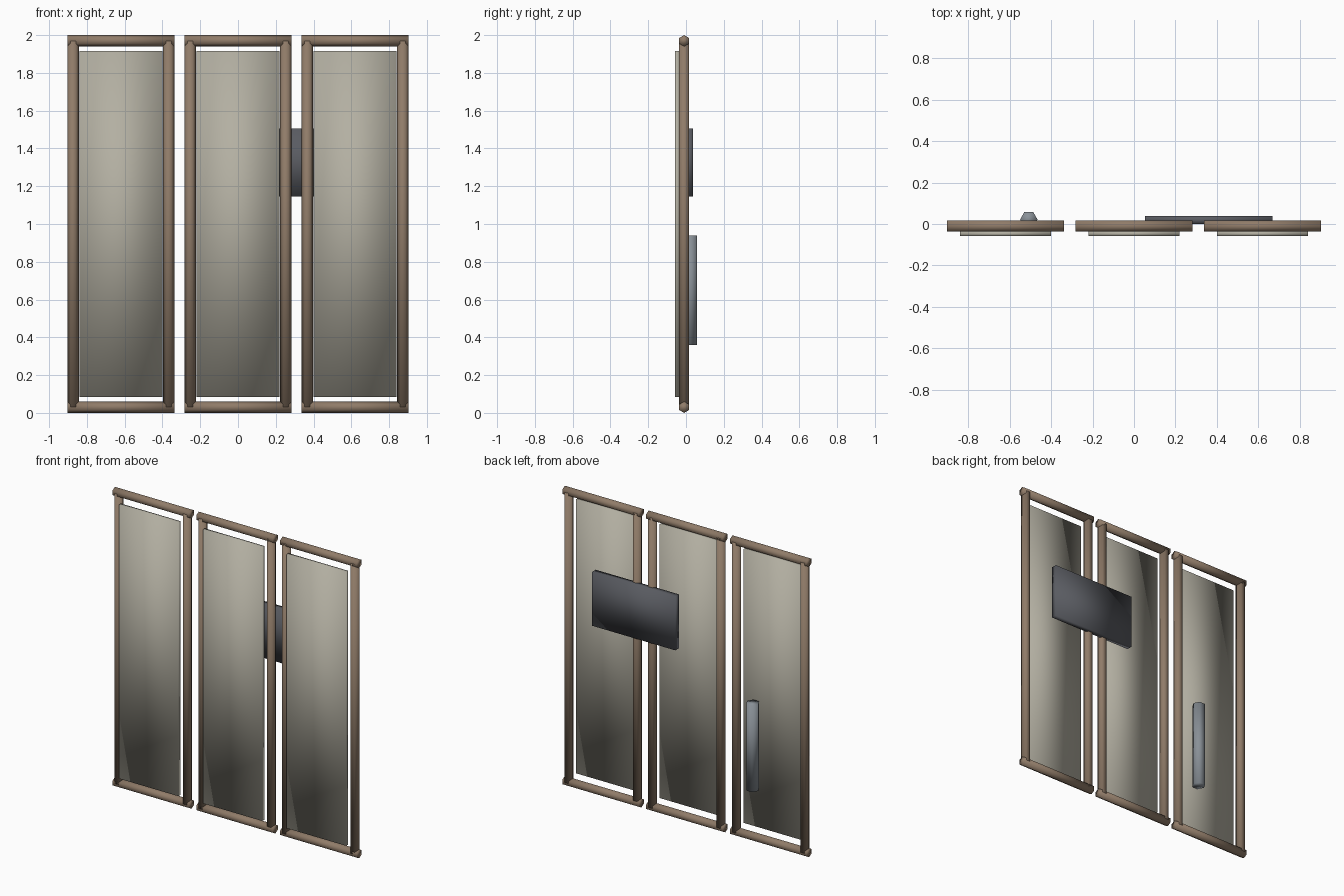
import bpy, bmesh
from math import radians
from mathutils import Matrix

if "Cube" in bpy.data.objects:
    bpy.data.objects.remove(bpy.data.objects["Cube"])


def material(name, rgb):
    m = bpy.data.materials.new(name)
    m.diffuse_color = (*rgb, 1)
    m.use_nodes = True
    m.node_tree.nodes["Principled BSDF"].inputs["Base Color"].default_value = m.diffuse_color
    return m


WOOD = material("wood", (0.28, 0.20, 0.14))
SCREEN = material("screen", (0.45, 0.43, 0.36))
DARK = material("dark_metal", (0.10, 0.105, 0.12))
STEEL = material("steel", (0.25, 0.28, 0.31))


def finish(bm, name, mat):
    # the whole model uses soft, fully smoothed normals
    for f in bm.faces:
        f.smooth = True
    mesh = bpy.data.meshes.new(name)
    bm.to_mesh(mesh)
    bm.free()
    mesh.materials.append(mat)
    bpy.context.collection.objects.link(bpy.data.objects.new(name, mesh))


def hex_bar(name, radius, length, centre, mat, horizontal=False):
    """Six-sided bar with flat faces to the front and back."""
    m = Matrix.Rotation(radians(90), 4, 'Z')
    if horizontal:
        m = Matrix.Rotation(radians(90), 4, 'Y') @ m
    bm = bmesh.new()
    bmesh.ops.create_cone(bm, cap_ends=True, segments=6, radius1=radius,
                          radius2=radius, depth=length,
                          matrix=Matrix.Translation(centre) @ m)
    finish(bm, name, mat)


def box(name, size, centre, mat):
    bm = bmesh.new()
    bmesh.ops.create_cube(bm, size=1, matrix=Matrix.Translation(centre)
                          @ Matrix.Diagonal((*size, 1)))
    finish(bm, name, mat)


R = 0.03          # frame bar radius
HALF = 0.283      # half width of one frame
FY = -0.01        # frame depth position

# Three framed panels side by side
for label, cx in (("left", -0.62), ("middle", 0), ("right", 0.62)):
    for side, s in (("left", -1), ("right", 1)):
        hex_bar(f"{label}_frame_{side}_stile", R, 1.94,
                (cx + s * (HALF - R), FY, 1), WOOD)
    for end, z in (("bottom", R), ("top", 2 - R)):
        hex_bar(f"{label}_frame_{end}_rail", R, 2 * HALF, (cx, FY, z),
                WOOD, horizontal=True)
    box(f"{label}_panel", (0.44, 0.022, 1.83), (cx, -0.047, 1.0), SCREEN)

# Back plate bridging two frames, and the upright handle
box("back_plate", (0.615, 0.038, 0.36), (0.36, 0.019, 1.325), DARK)
hex_bar("handle", 0.042, 0.58, (-0.508, 0.022, 0.65), STEEL)
